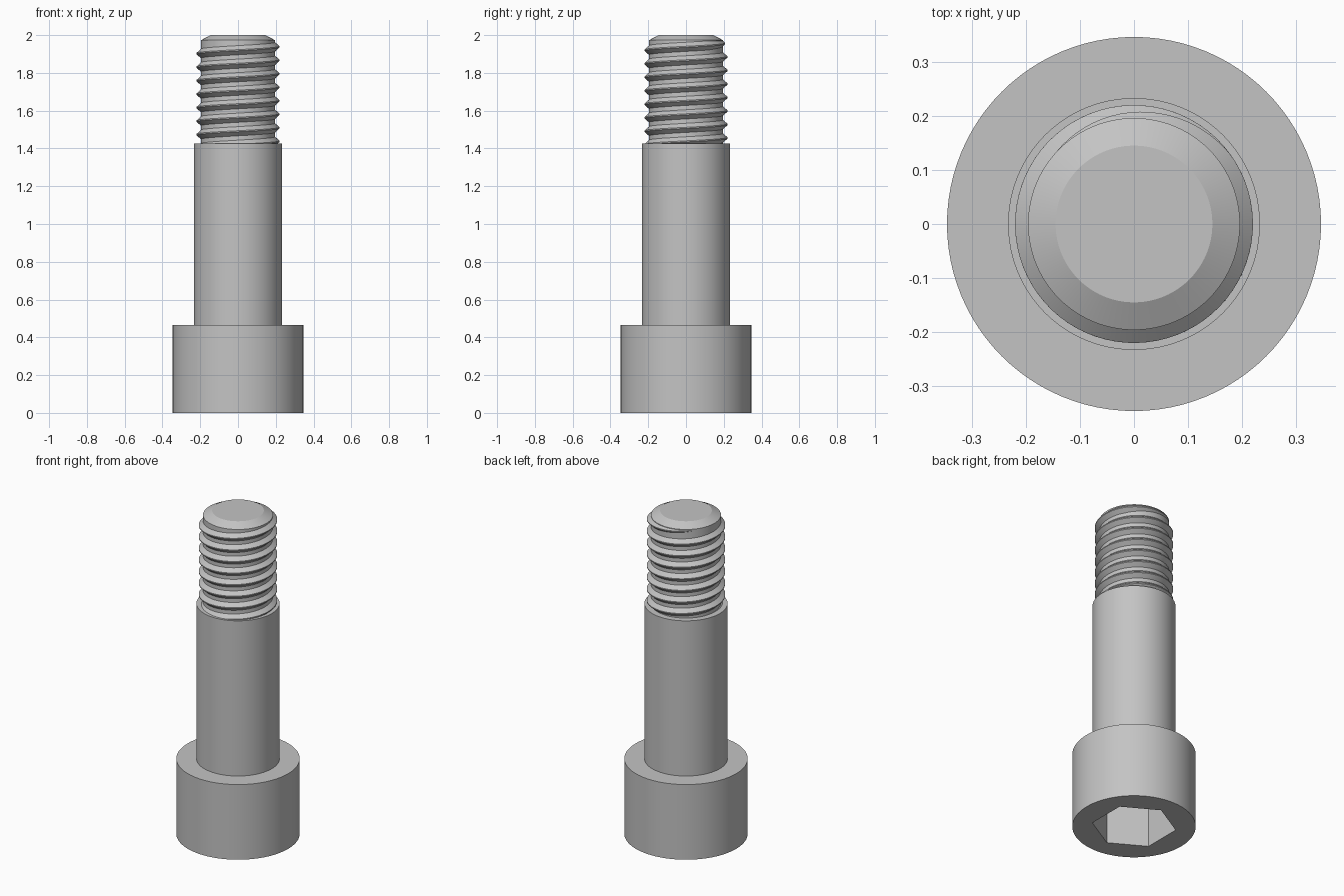
import bpy, bmesh, math

cube = bpy.data.objects.get("Cube")
if cube:
    bpy.data.objects.remove(cube, do_unlink=True)

SEGMENTS = 96
HEAD_R, SHANK_R, CORE_R, CREST_R = 0.346, 0.233, 0.196, 0.221
HEAD_TOP, SHANK_TOP = 0.465, 1.425

steel = bpy.data.materials.new("grey steel")
steel.use_nodes = True
GREY = (0.55, 0.55, 0.55, 1)
steel.diffuse_color = GREY
steel.node_tree.nodes["Principled BSDF"].inputs["Base Color"].default_value = GREY


def finish(bm, name):
    """Turn a bmesh into a named, smooth-shaded steel object."""
    bmesh.ops.remove_doubles(bm, verts=bm.verts, dist=1e-5)
    bmesh.ops.recalc_face_normals(bm, faces=bm.faces)
    mesh = bpy.data.meshes.new(name)
    bm.to_mesh(mesh)
    bm.free()
    obj = bpy.data.objects.new(name, mesh)
    bpy.context.collection.objects.link(obj)
    mesh.materials.append(steel)
    smooth(obj)
    return obj


def smooth(obj):
    bpy.ops.object.select_all(action='DESELECT')
    obj.select_set(True)
    bpy.context.view_layer.objects.active = obj
    bpy.ops.object.shade_smooth_by_angle(angle=math.radians(25))


def lathe(name, profile, steps=SEGMENTS, turn=0.0):
    """Revolve (radius, height) points about the z axis."""
    bm = bmesh.new()
    c, s = math.cos(turn), math.sin(turn)
    verts = [bm.verts.new((r * c, r * s, z)) for r, z in profile]
    edges = [bm.edges.new(pair) for pair in zip(verts, verts[1:])]
    bmesh.ops.spin(bm, geom=verts + edges, cent=(0, 0, 0), axis=(0, 0, 1),
                   angle=math.tau, steps=steps, use_merge=True)
    return finish(bm, name)


# Cylindrical head with a hexagonal socket in its underside
head = lathe("head", [(0, 0), (HEAD_R, 0), (HEAD_R, HEAD_TOP), (0, HEAD_TOP)])
cutter = lathe("socket_cutter", [(0, -0.1), (0.237, -0.1), (0.237, 0.28), (0, 0.28)],
               steps=6, turn=math.pi / 6)
cutter.hide_render = True
cut = head.modifiers.new("socket", 'BOOLEAN')
cut.operation = 'DIFFERENCE'
cut.solver = 'EXACT'
cut.object = cutter
bpy.context.view_layer.objects.active = head
bpy.ops.object.modifier_apply(modifier=cut.name)
bpy.data.objects.remove(cutter, do_unlink=True)
smooth(head)

# Plain shank
lathe("shank", [(0, 0.42), (SHANK_R, 0.42), (SHANK_R, SHANK_TOP), (0, SHANK_TOP)])

# Thread core with a chamfered tip
lathe("thread_core", [(0, 1.4), (CORE_R, 1.4), (CORE_R, 1.973), (0.145, 2), (0, 2)])


def helical_thread(pitch=0.0715, top_z=1.938, turns=8, per_turn=72):
    """Sweep a ridge up a right-handed helix, fading into the core at the top."""
    fade_start, end = math.radians(36), math.radians(142)
    start = -turns * math.tau
    count = int((end - start) / math.tau * per_turn)
    bm = bmesh.new()
    rings = []
    for i in range(count + 1):
        a = start + (end - start) * i / count
        z = top_z + pitch * a / math.tau
        k = 1 - max(0, a - fade_start) / (end - fade_start)
        crest = CORE_R - 0.001 + (CREST_R - CORE_R) * k
        root = CORE_R - 0.003
        base, tip = 0.006 + 0.021 * k, 0.003
        section = [(root, -base), (crest, -tip), (crest, tip), (root, base)]
        rings.append([bm.verts.new((r * math.cos(a), r * math.sin(a), z + dz))
                      for r, dz in section])
    for lower, upper in zip(rings, rings[1:]):
        for j in range(4):
            n = (j + 1) % 4
            bm.faces.new((lower[j], lower[n], upper[n], upper[j]))
    bm.faces.new(rings[0])
    bm.faces.new(rings[-1])
    return finish(bm, "thread")


helical_thread()
